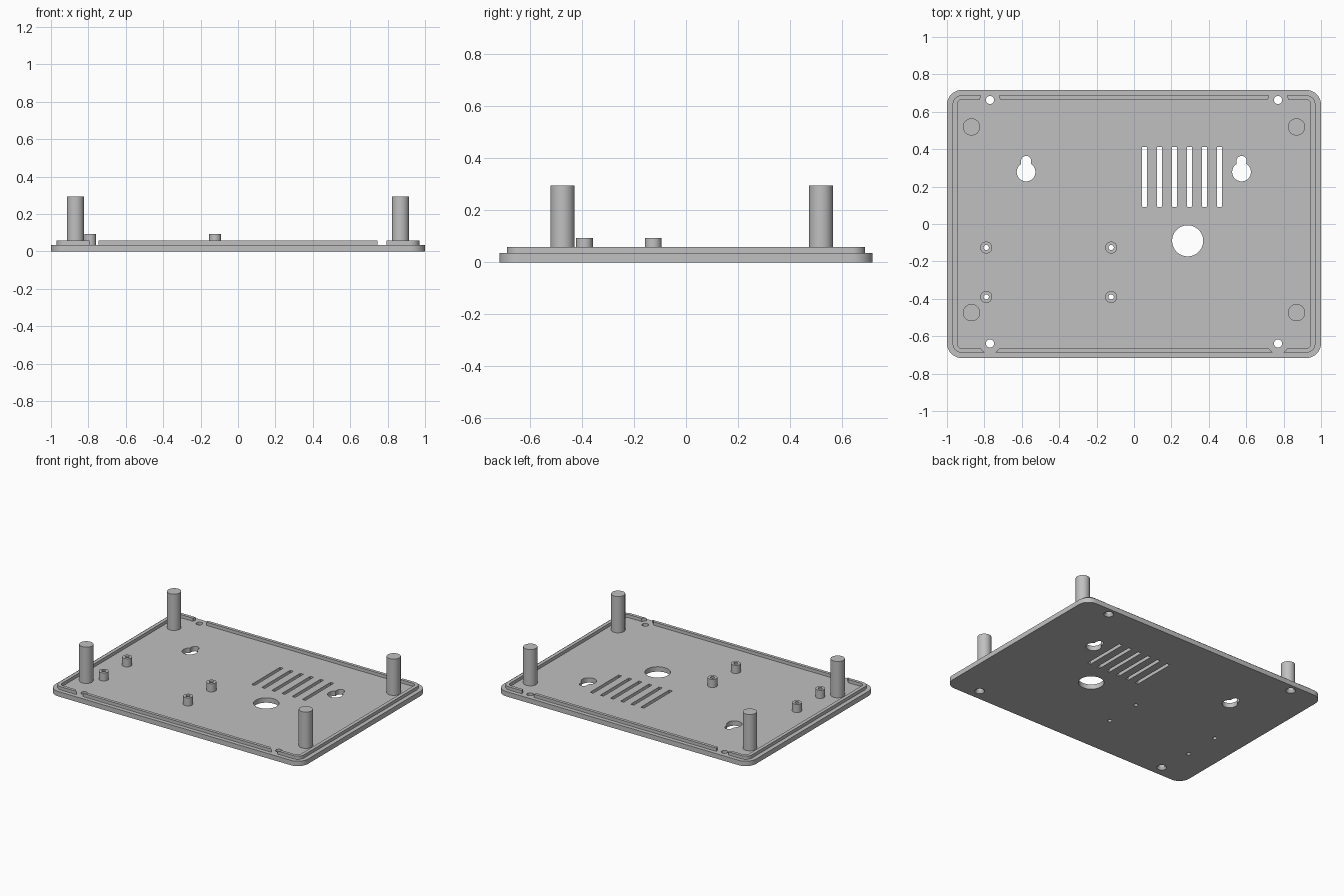
import bpy, bmesh
from math import sin, cos, pi, radians

if "Cube" in bpy.data.objects:
    bpy.data.objects.remove(bpy.data.objects["Cube"], do_unlink=True)

grey = bpy.data.materials.new("plain grey")
grey.use_nodes = True
grey.diffuse_color = (0.53, 0.53, 0.53, 1)
grey.node_tree.nodes["Principled BSDF"].inputs["Base Color"].default_value = grey.diffuse_color

FLOOR, RIM_TOP, POST_TOP, STANDOFF_TOP = 0.035, 0.058, 0.295, 0.093


def arc(x, y, r, start, end, n):
    angles = [radians(start + (end - start) * i / n) for i in range(n + 1)]
    return [(x + r * cos(a), y + r * sin(a)) for a in angles]


def circle(x, y, r, n=40):
    return arc(x, y, r, 0, 360, n)[:-1]


def rounded_rect(hx, hy, r, x=0, y=0, n=10):
    points = []
    for k, (sx, sy) in enumerate([(1, 1), (-1, 1), (-1, -1), (1, -1)]):
        points += arc(x + sx * (hx - r), y + sy * (hy - r), r, 90 * k, 90 * k + 90, n)
    return points


def prism(name, bottom, z0, z1, top=None):
    """Solid between a bottom outline and a top outline of equal length."""
    bm = bmesh.new()
    low = [bm.verts.new((x, y, z0)) for x, y in bottom]
    high = [bm.verts.new((x, y, z1)) for x, y in top or bottom]
    bm.faces.new(low[::-1])
    bm.faces.new(high)
    n = len(low)
    for i in range(n):
        j = (i + 1) % n
        bm.faces.new((low[i], low[j], high[j], high[i]))
    mesh = bpy.data.meshes.new(name)
    bm.to_mesh(mesh)
    bm.free()
    mesh.materials.append(grey)
    obj = bpy.data.objects.new(name, mesh)
    bpy.context.collection.objects.link(obj)
    return obj


def activate(obj):
    bpy.ops.object.select_all(action="DESELECT")
    obj.select_set(True)
    bpy.context.view_layer.objects.active = obj


def cut(obj, outline, z0=-0.1, z1=0.2, top=None):
    cutter = prism("cutter", outline, z0, z1, top)
    cutter.hide_render = True
    activate(obj)
    mod = obj.modifiers.new("cut", "BOOLEAN")
    mod.operation = "DIFFERENCE"
    mod.solver = "EXACT"
    mod.object = cutter
    bpy.ops.object.modifier_apply(modifier=mod.name)
    bpy.data.objects.remove(cutter, do_unlink=True)


def finish(obj):
    activate(obj)
    bpy.ops.object.shade_smooth_by_angle(angle=radians(30))


# Base plate and raised rim
plate = prism("base_plate", rounded_rect(1, 0.717, 0.08), 0, FLOOR)
rim = prism("rim", rounded_rect(0.97, 0.688, 0.05), FLOOR, RIM_TOP)
cut(rim, rounded_rect(0.945, 0.666, 0.027))

# Countersunk screw holes, with clearance through the rim
for x in (-0.77, 0.77):
    for y, clearance in ((-0.639, 0.055), (0.663, 0.053)):
        cut(rim, circle(x, y, clearance))
        cut(plate, circle(x, y, 0.022))
        cut(plate, circle(x, y, 0.036), -0.005, 0.018, circle(x, y, 0.021))

# Keyhole hangers: wide round hole with a narrow neck above
for x in (-0.577, 0.575):
    neck = arc(x, 0.337, 0.027, 0, 180, 16)
    bowl = arc(x, 0.278, 0.05, 123, 417, 36)
    cut(plate, neck + bowl)

# Cable hole and ventilation slots
cut(plate, circle(0.287, -0.09, 0.083, 64))
for i in range(6):
    cut(plate, rounded_rect(0.0125, 0.161, 0.002, 0.056 + 0.0802 * i, 0.252, 1))

# Corner posts
for side, x in (("right", -0.869), ("left", 0.869)):
    for end, y in (("front", -0.474), ("back", 0.519)):
        finish(prism(f"{end}_{side}_post", circle(x, y, 0.046), FLOOR, POST_TOP))

# Board standoffs, drilled through the plate
for side, x in (("outer", -0.79), ("inner", -0.122)):
    for end, y in (("front", -0.39), ("back", -0.126)):
        standoff = prism(f"{end}_{side}_standoff", circle(x, y, 0.032, 32), FLOOR, STANDOFF_TOP)
        for part in (standoff, plate):
            cut(part, circle(x, y, 0.014, 24))
        finish(standoff)

finish(plate)
finish(rim)
